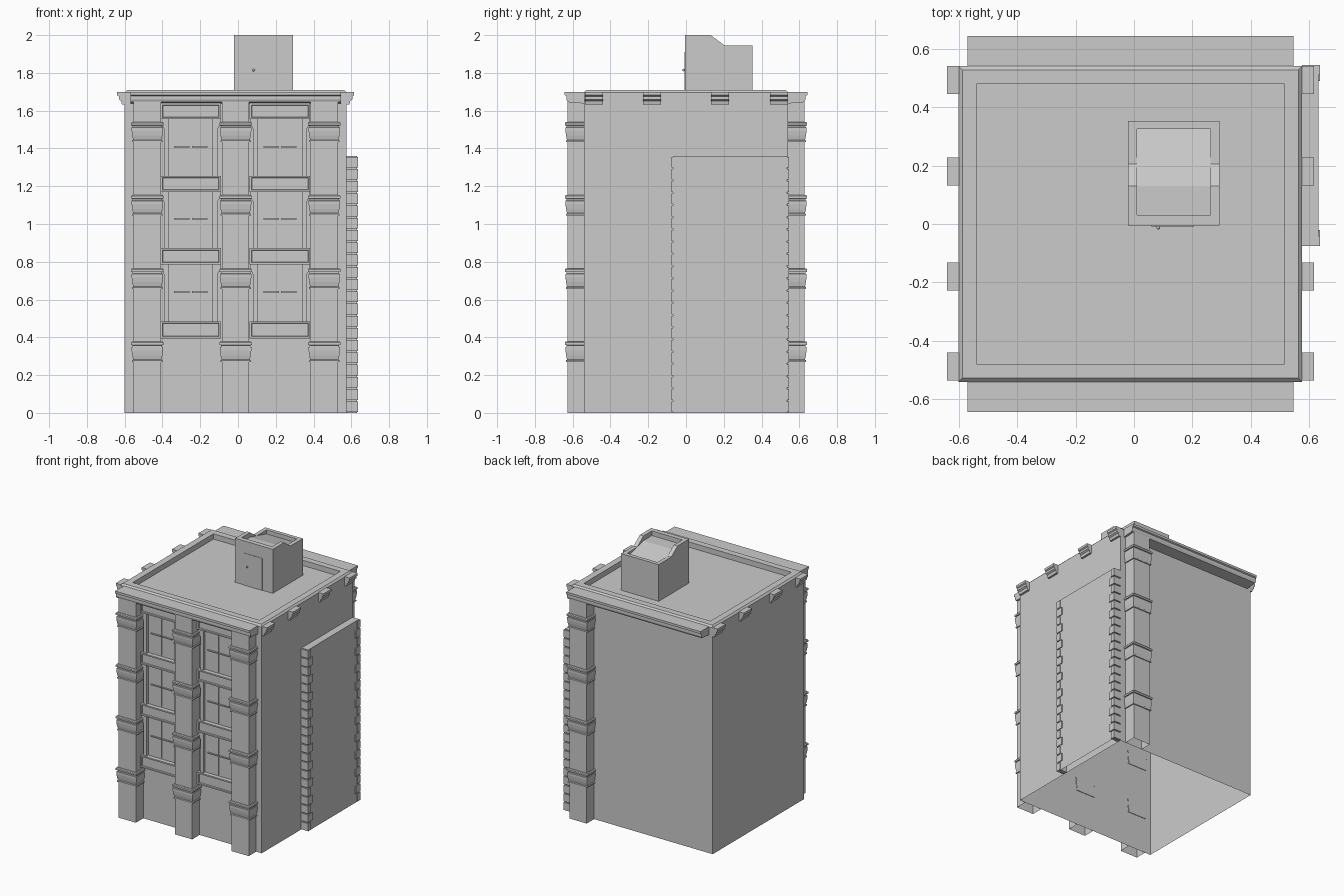
import bpy, bmesh
from mathutils import Vector

if "Cube" in bpy.data.objects:
    bpy.data.objects.remove(bpy.data.objects["Cube"])

CX = -0.0125            # body centre line in x
WALL = 0.54             # front/back wall distance


def finish(bm, name):
    bmesh.ops.recalc_face_normals(bm, faces=bm.faces)
    me = bpy.data.meshes.new(name)
    bm.to_mesh(me)
    bm.free()
    ob = bpy.data.objects.new(name, me)
    bpy.context.collection.objects.link(ob)
    return ob


def add_box(bm, x0, x1, y0, y1, z0, z1):
    r = bmesh.ops.create_cube(bm, size=1)
    for v in r["verts"]:
        v.co = Vector(((x0 + x1) / 2 + v.co.x * (x1 - x0),
                       (y0 + y1) / 2 + v.co.y * (y1 - y0),
                       (z0 + z1) / 2 + v.co.z * (z1 - z0)))
    return r["verts"]


def extrude_profile(bm, pts, offset):
    """Closed prism from a 3D outline swept along an offset."""
    f = bm.faces.new([bm.verts.new(p) for p in pts])
    g = bmesh.ops.extrude_face_region(bm, geom=[f], use_keep_orig=True)
    vs = [e for e in g["geom"] if isinstance(e, bmesh.types.BMVert)]
    bmesh.ops.translate(bm, verts=vs, vec=offset)


def drop_bottom(bm):
    bm.normal_update()
    low = [f for f in bm.faces if all(abs(v.co.z) < 1e-5 for v in f.verts)]
    bmesh.ops.delete(bm, geom=low, context='FACES_ONLY')


# main body: open-bottomed shell with a chamfered, sunken roof
bm = bmesh.new()
add_box(bm, -0.60, 0.575, -WALL, WALL, 0, 1.71)
top_edges = [e for e in bm.edges if all(v.co.z > 1.7 for v in e.verts)]
bmesh.ops.bevel(bm, geom=top_edges, offset=0.013, segments=1, affect='EDGES')
bm.normal_update()
roof = max(bm.faces, key=lambda f: f.calc_center_median().z)
bmesh.ops.inset_individual(bm, faces=[roof], thickness=0.068)
g = bmesh.ops.extrude_face_region(bm, geom=[roof])
bmesh.ops.translate(bm, vec=(0, 0, -0.04),
                    verts=[e for e in g["geom"] if isinstance(e, bmesh.types.BMVert)])
if roof.is_valid:
    bmesh.ops.delete(bm, geom=[roof], context='FACES_ONLY')
drop_bottom(bm)
finish(bm, "building_body")

# pilasters: (centre x, side) three on the front, one on the back
PILASTERS = [(-0.48, -1), (CX, -1), (0.457, -1), (0.457, 1)]
bm = bmesh.new()
for x, s in PILASTERS:
    ys = sorted((s * WALL, s * 0.628))
    add_box(bm, x - 0.072, x + 0.072, *ys, 0, 1.65)
drop_bottom(bm)
finish(bm, "pilasters")

# moulded bands around the pilasters: rings of (height, spread)
BAND = [(0, 0.008), (0.008, 0.008), (0.012, 0.003), (0.035, 0.008), (0.06, 0.011),
        (0.078, 0.011), (0.080, 0.006), (0.088, 0.006), (0.090, 0.014), (0.102, 0.014),
        (0.108, 0.009)]
bm = bmesh.new()
for x, s in PILASTERS:
    for z in (0.27, 0.657, 1.045, 1.433):
        rings = []
        for h, d in BAND:
            w, y0, y1 = 0.072 + d, s * (WALL - 0.004), s * (0.627 + d)
            rings.append([bm.verts.new(p + (z + h,)) for p in
                          ((x - w, y0), (x + w, y0), (x + w, y1), (x - w, y1))])
        for a, b in zip(rings, rings[1:]):
            for i in range(4):
                j = (i + 1) % 4
                bm.faces.new((a[i], a[j], b[j], b[i]))
        bm.faces.new(rings[0])
        bm.faces.new(rings[-1])
finish(bm, "pilaster_bands")

# cornices on front and back
CORNICE = [(0, 1.70), (0.102, 1.70), (0.102, 1.683), (0.093, 1.678), (0.093, 1.66),
           (0.086, 1.645), (0.0, 1.638)]
for s, name in ((-1, "front_cornice"), (1, "back_cornice")):
    bm = bmesh.new()
    extrude_profile(bm, [(-0.57, s * (WALL + o), z) for o, z in CORNICE], (1.115, 0, 0))
    finish(bm, name)

# cornice brackets on both sides
BRACKET = [(0, 1.70), (0.041, 1.70), (0.041, 1.682), (0.032, 1.676), (0.032, 1.66),
           (0.02, 1.652), (0.016, 1.632), (0, 1.632)]
bm = bmesh.new()
for s in (-1, 1):
    for y in (-0.487, -0.18, 0.18, 0.492):
        extrude_profile(bm, [(CX + s * (0.5865 + o), y - 0.048, z) for o, z in BRACKET],
                        (0, 0.096, 0))
finish(bm, "side_brackets")

# window bays on the front
spandrels, frames, sashes = bmesh.new(), bmesh.new(), bmesh.new()
for cx in (-0.25, 0.222):
    for z0, z1 in ((0.395, 0.485), (0.785, 0.872), (1.17, 1.255), (1.555, 1.64)):
        # spandrel block with a sunken panel
        add_box(spandrels, cx - 0.16, cx + 0.16, -0.572, -WALL, z0, z1)
        spandrels.normal_update()
        front = [f for f in spandrels.faces if f.normal.y < -0.9][-1]
        bmesh.ops.inset_individual(spandrels, faces=[front], thickness=0.014)
        bmesh.ops.inset_individual(spandrels, faces=[front], thickness=0.004, depth=-0.008)
    for z0, z1 in ((0.485, 0.785), (0.872, 1.17), (1.255, 1.555)):
        for s in (-1, 1):
            # jamb with a stepped ear at the top
            jamb = [(0.116, z0), (0.141, z0), (0.141, z1 - 0.055), (0.148, z1 - 0.04),
                    (0.158, z1 - 0.035), (0.158, z1), (0.116, z1)]
            extrude_profile(frames, [(cx + s * x, -WALL, z) for x, z in jamb], (0, -0.022, 0))
            # sash leaf and its meeting rail
            xs = sorted((cx + s * 0.003, cx + s * 0.108))
            add_box(sashes, *xs, -0.546, -WALL, z0 + 0.008, z1 - 0.008)
            xs = sorted((cx + s * 0.006, cx + s * 0.088))
            zm = z0 + 0.155
            add_box(sashes, *xs, -0.554, -WALL, zm - 0.004, zm + 0.004)
finish(spandrels, "spandrel_panels")
finish(frames, "window_frames")
finish(sashes, "window_sashes")

# blank side panel with toothed quoins
bm = bmesh.new()
add_box(bm, 0.575, 0.63, -0.068, 0.536, 0, 1.36)
drop_bottom(bm)
finish(bm, "side_panel")
bm = bmesh.new()
N = 21
H = 1.36 / N
for i in range(N):
    w = 0.055 if i % 2 else 0.035
    z0, z1 = i * H + 0.004, (i + 1) * H - 0.004
    add_box(bm, 0.575, 0.636, -0.076, -0.076 + w, z0, z1)
    add_box(bm, 0.575, 0.636, 0.544 - w, 0.544, z0, z1)
finish(bm, "side_quoins")

# rooftop stair house: stepped walls around a sunken roof
X0, X1, Y0, Y1, ZB = -0.02, 0.292, -0.005, 0.352, 1.66
TOP = [(Y0, 2.0), (0.13, 2.0), (0.205, 1.945), (Y1, 1.945)]
bm = bmesh.new()
for xa, xb in ((X0, X0 + 0.03), (X1 - 0.03, X1)):
    extrude_profile(bm, [(xa, Y0, ZB)] + [(xa, y, z) for y, z in TOP] + [(xa, Y1, ZB)],
                    (xb - xa, 0, 0))
add_box(bm, X0 + 0.03, X1 - 0.03, Y1 - 0.028, Y1, ZB, 1.945)
add_box(bm, X0 + 0.03, X1 - 0.03, Y0, 0.03, ZB, 2.0)
extrude_profile(bm, [(X0 + 0.03, 0.03, ZB), (X0 + 0.03, 0.03, 1.965), (X0 + 0.03, 0.13, 1.965),
                     (X0 + 0.03, Y1 - 0.028, 1.915), (X0 + 0.03, Y1 - 0.028, ZB)],
                (X1 - X0 - 0.06, 0, 0))
finish(bm, "stair_house")

# stair house door and knob
bm = bmesh.new()
add_box(bm, 0.06, 0.205, Y0 - 0.003, Y0 + 0.005, 1.665, 1.91)
finish(bm, "roof_door")
bm = bmesh.new()
bmesh.ops.create_uvsphere(bm, u_segments=10, v_segments=6, radius=0.007)
bmesh.ops.translate(bm, verts=bm.verts, vec=(0.083, Y0 - 0.007, 1.815))
knob = finish(bm, "door_knob")
for p in knob.data.polygons:
    p.use_smooth = True
